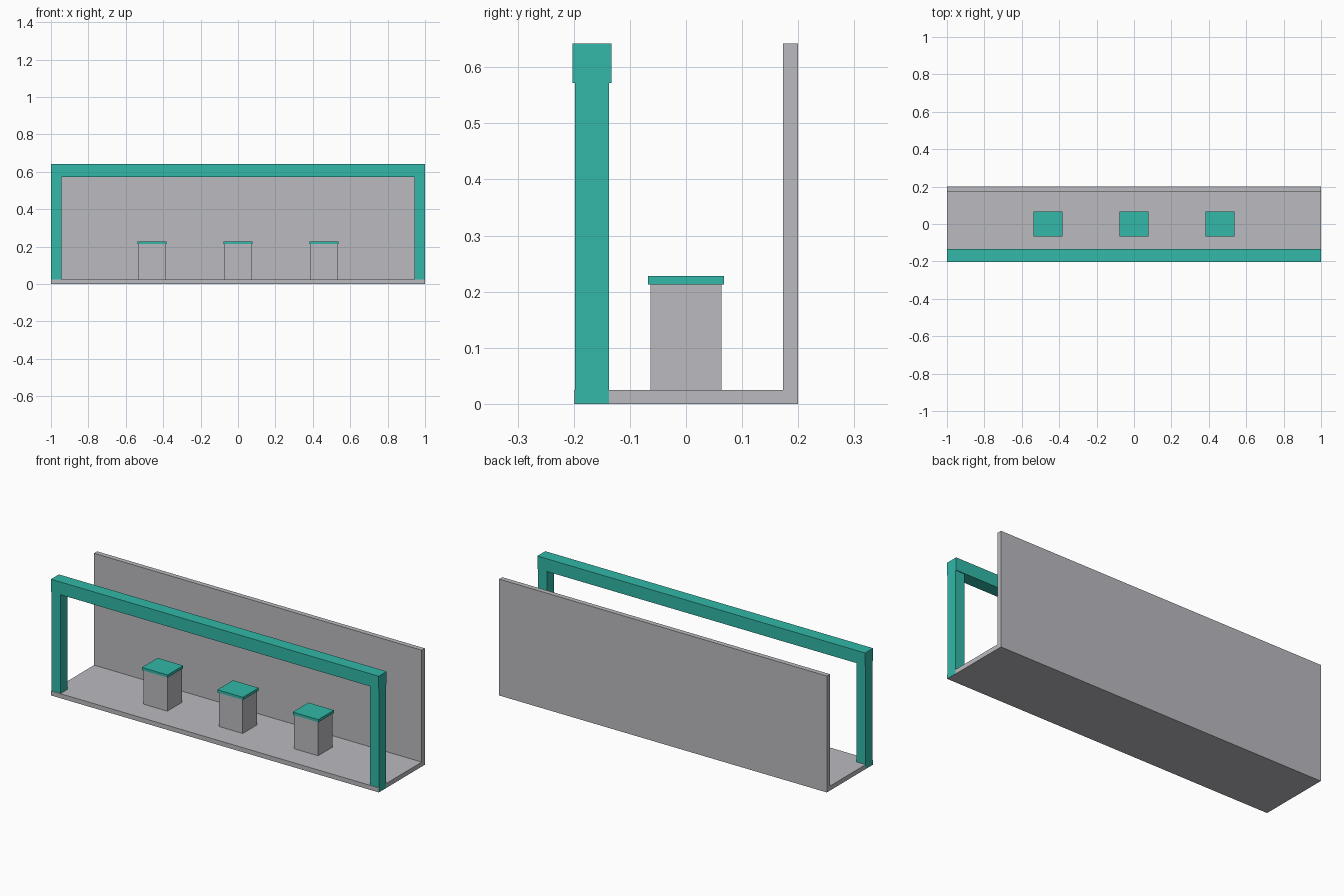
import bpy

if "Cube" in bpy.data.objects:
    bpy.data.objects.remove(bpy.data.objects["Cube"])


def material(name, srgb):
    m = bpy.data.materials.new(name)
    lin = [((c / 255 + 0.055) / 1.055) ** 2.4 for c in srgb]
    m.diffuse_color = (*lin, 1.0)
    m.use_nodes = True
    m.node_tree.nodes["Principled BSDF"].inputs["Base Color"].default_value = m.diffuse_color
    return m


teal = material("teal", (50, 184, 168))
grey = material("light grey", (187, 187, 192))


def box(name, x, y, z, mat):
    """Box from (min, max) ranges on each axis."""
    ranges = (x, y, z)
    bpy.ops.mesh.primitive_cube_add(size=1, location=[(a + b) / 2 for a, b in ranges])
    ob = bpy.context.object
    ob.name = name
    ob.scale = [b - a for a, b in ranges]
    bpy.ops.object.transform_apply(location=False, rotation=False, scale=True)
    ob.data.materials.append(mat)
    return ob


# Floor slab and back wall
box("floor", (-0.9995, 0.9995), (-0.2, 0.2), (0, 0.025), grey)
box("back_wall", (-0.9995, 0.9995), (0.173, 0.2), (0.025, 0.642), grey)

# Front frame: two posts passing through the floor, and a top beam
for side, x in (("left", (-1, -0.944)), ("right", (0.944, 1))):
    box(f"{side}_post", x, (-0.198, -0.137), (0.001, 0.572), teal)
box("top_beam", (-1, 1), (-0.202, -0.133), (0.572, 0.642), teal)

# Row of pedestals with overhanging caps
for i, cx in enumerate((-0.46, 0, 0.46), 1):
    box(f"pedestal_{i}", (cx - 0.073, cx + 0.073), (-0.063, 0.063), (0.025, 0.213), grey)
    box(f"pedestal_cap_{i}", (cx - 0.078, cx + 0.078), (-0.068, 0.068), (0.213, 0.228), teal)
